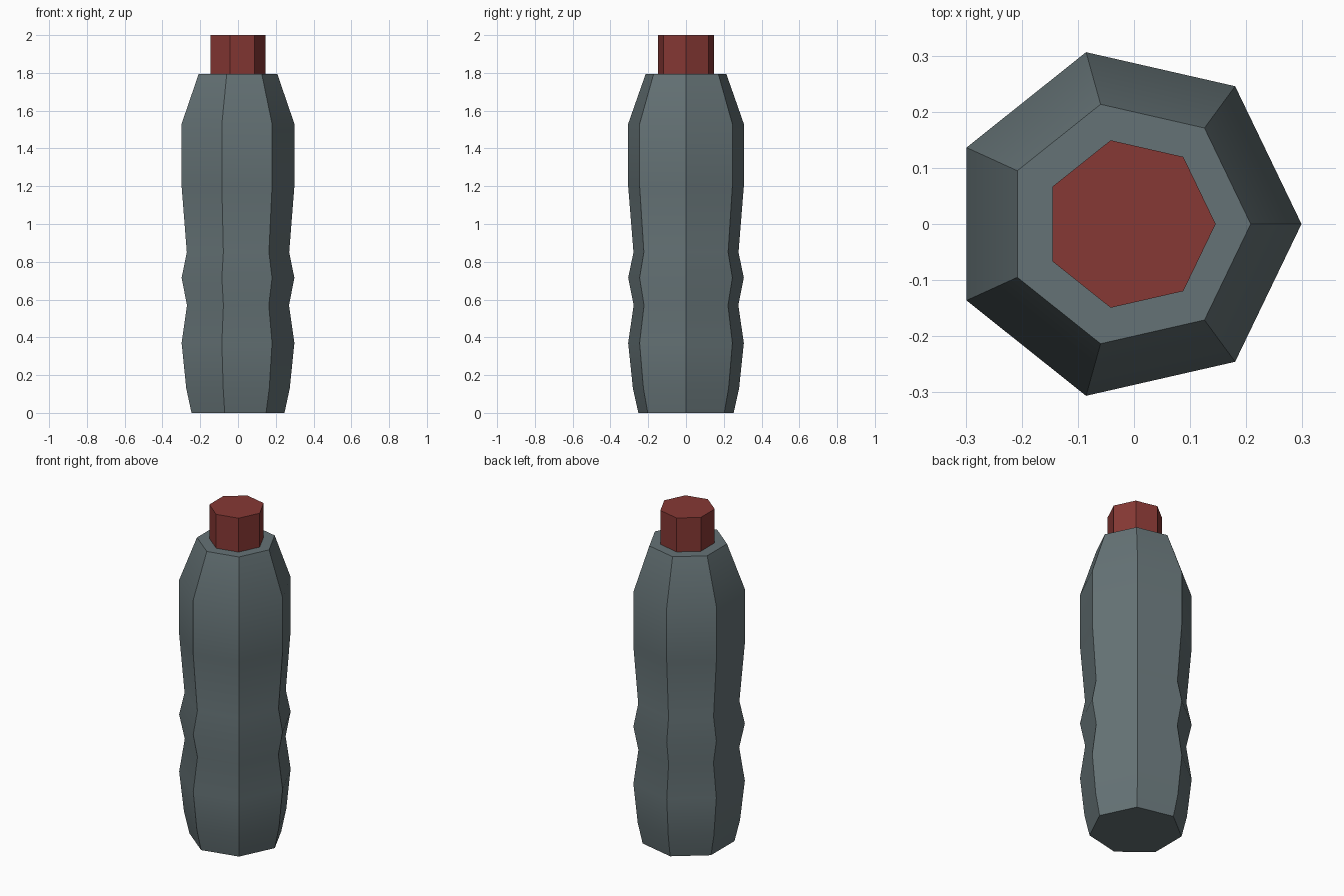
import bpy, bmesh
from math import cos, sin, pi, radians

if "Cube" in bpy.data.objects:
    bpy.data.objects.remove(bpy.data.objects["Cube"])

SIDES = 7


def ring(bm, half_width, z):
    # regular heptagon with a corner towards +x, centred by its extents
    r = half_width / ((1 + cos(pi / SIDES)) / 2)
    shift = r * (1 - cos(pi / SIDES)) / 2
    return [bm.verts.new((r * cos(2 * pi * i / SIDES) - shift,
                          r * sin(2 * pi * i / SIDES), z)) for i in range(SIDES)]


def lathe(name, profile, color):
    bm = bmesh.new()
    rings = [ring(bm, w, z) for w, z in profile]
    for a, b in zip(rings, rings[1:]):
        for i in range(SIDES):
            j = (i + 1) % SIDES
            bm.faces.new((a[i], a[j], b[j], b[i]))
    bm.faces.new(rings[0][::-1])
    bm.faces.new(rings[-1])
    mesh = bpy.data.meshes.new(name)
    bm.to_mesh(mesh)
    bm.free()
    obj = bpy.data.objects.new(name, mesh)
    bpy.context.collection.objects.link(obj)
    mat = bpy.data.materials.new(name + "_color")
    mat.diffuse_color = (*color, 1)
    mat.use_nodes = True
    mat.node_tree.nodes["Principled BSDF"].inputs["Base Color"].default_value = mat.diffuse_color
    mesh.materials.append(mat)
    bpy.ops.object.select_all(action='DESELECT')
    obj.select_set(True)
    bpy.context.view_layer.objects.active = obj
    bpy.ops.object.shade_smooth_by_angle(angle=radians(30))
    return obj


# Bottle body with grip waves and a tapered shoulder
lathe("bottle_body", [(0.246, 0), (0.274, 0.13), (0.2985, 0.37), (0.27, 0.57),
                      (0.2985, 0.715), (0.271, 0.85), (0.2985, 1.20),
                      (0.2985, 1.53), (0.208, 1.795)], (0.13, 0.17, 0.18))

# Screw cap
lathe("cap", [(0.1455, 1.795), (0.1455, 2.0)], (0.24, 0.04, 0.035))
